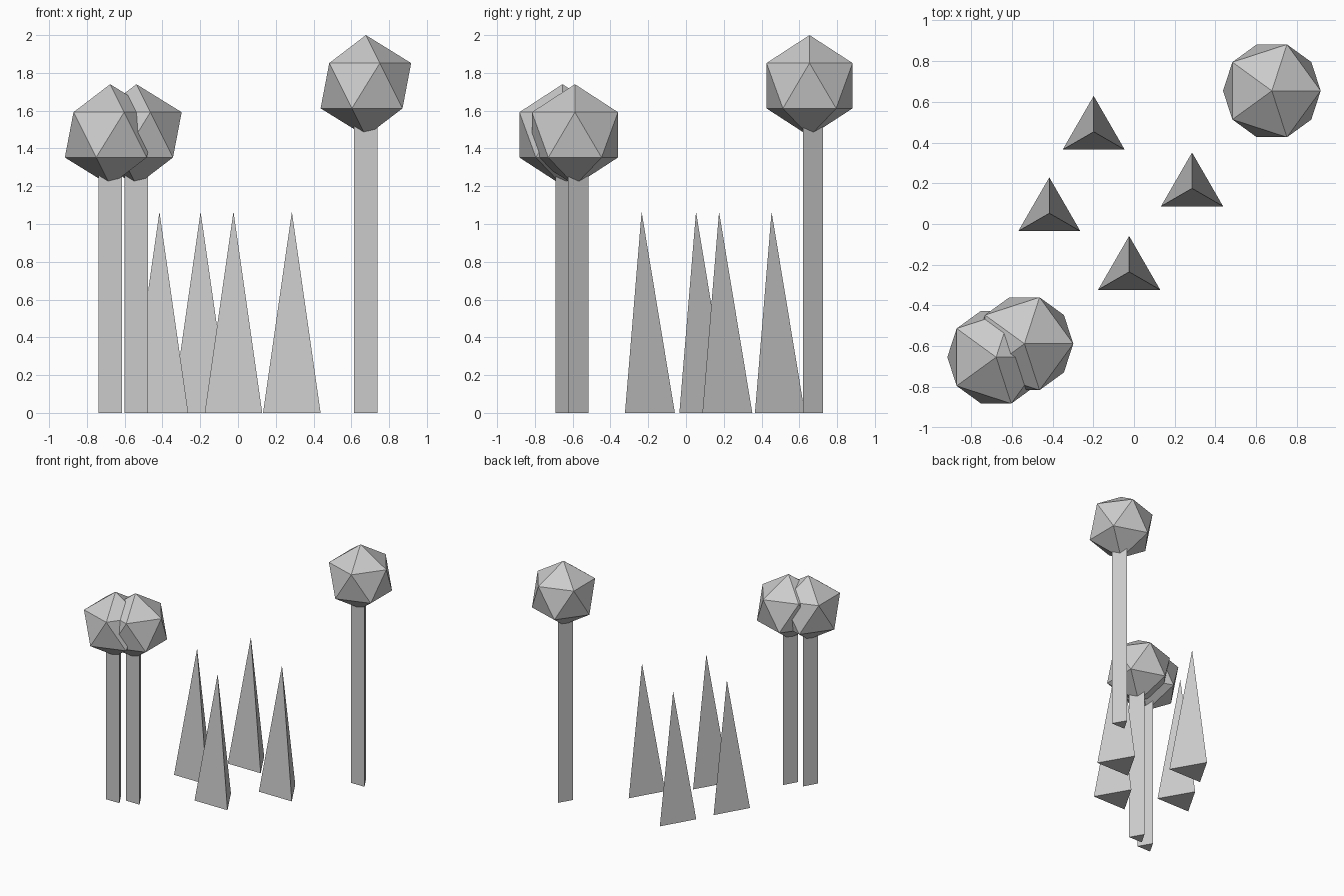
import bpy

if "Cube" in bpy.data.objects:
    bpy.data.objects.remove(bpy.data.objects["Cube"])


def spike_tree(name, x, y, radius=0.176, height=1.065):
    # three-sided pyramid, one base corner pointing to +y
    bpy.ops.mesh.primitive_cone_add(vertices=3, radius1=radius, radius2=0,
                                    depth=height, location=(x, y, height / 2))
    bpy.context.object.name = name


def round_tree(name, x, y, top, radius=0.268, trunk_radius=0.0715):
    # icosahedron crown
    crown_z = top - radius
    bpy.ops.mesh.primitive_ico_sphere_add(subdivisions=1, radius=radius,
                                          location=(x, y, crown_z))
    bpy.context.object.name = name + "_crown"
    # three-sided trunk ending just inside the crown
    height = crown_z - 0.205
    bpy.ops.mesh.primitive_cylinder_add(vertices=3, radius=trunk_radius,
                                        depth=height, location=(x, y, height / 2))
    bpy.context.object.name = name + "_trunk"


# pointed trees
for i, (x, y) in enumerate([(-0.198, 0.453), (0.285, 0.175),
                            (-0.416, 0.053), (-0.024, -0.235)]):
    spike_tree(f"pointed_tree_{i + 1}", x, y)

# round trees: one tall, two shorter with merging crowns
for i, (x, y, top) in enumerate([(0.677, 0.654, 2.0), (-0.677, -0.654, 1.74),
                                 (-0.538, -0.588, 1.74)]):
    round_tree(f"round_tree_{i + 1}", x, y, top)
